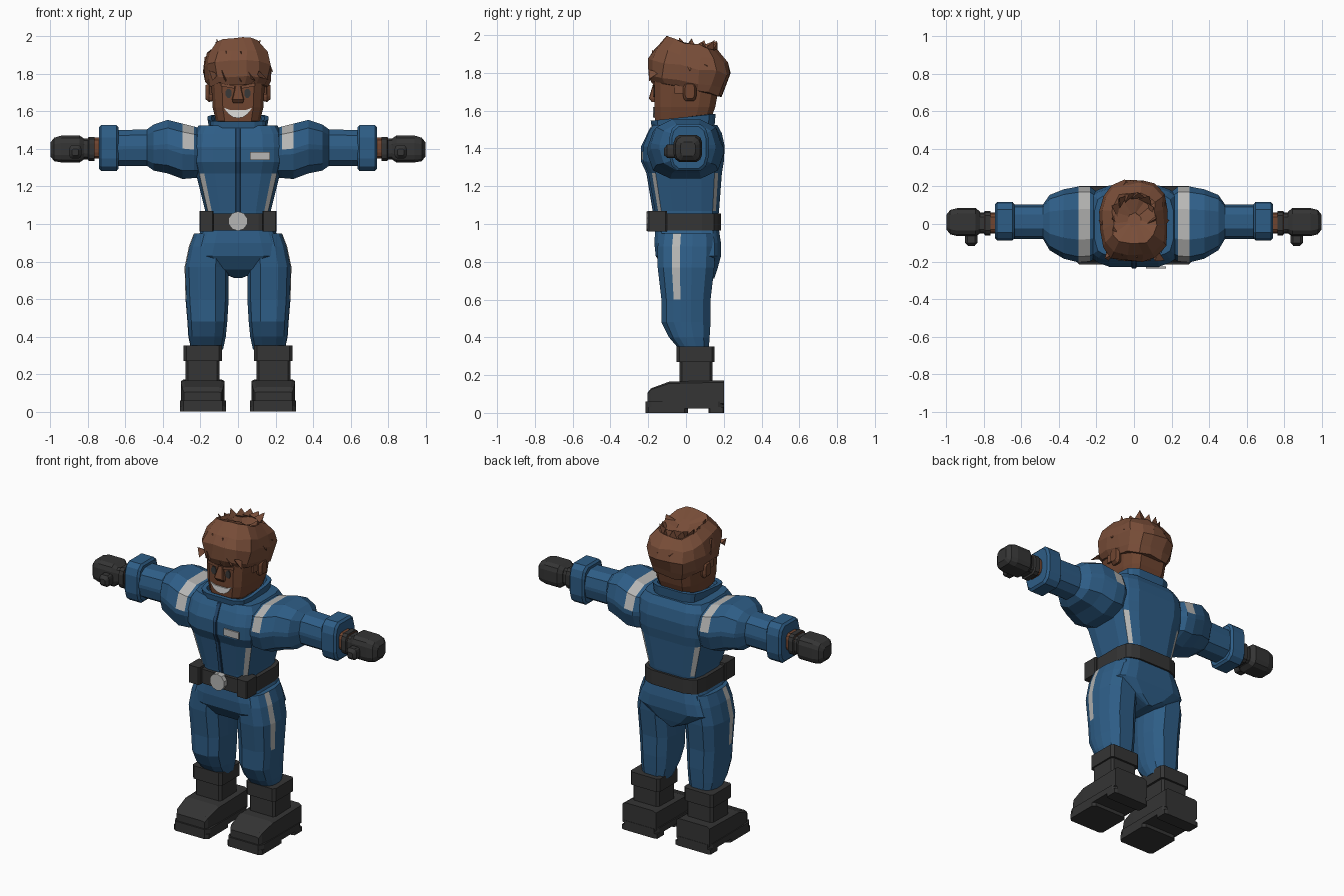
import bpy, bmesh, math, random
from mathutils import Vector

random.seed(4)
cube = bpy.data.objects.get("Cube")
if cube:
    bpy.data.objects.remove(cube, do_unlink=True)


def material(name, r, g, b):
    mat = bpy.data.materials.new(name)
    mat.use_nodes = True
    mat.diffuse_color = (r, g, b, 1)
    mat.node_tree.nodes["Principled BSDF"].inputs["Base Color"].default_value = (r, g, b, 1)
    return mat


BLUE = material("suit blue", .027, .11, .24)
NAVY = material("zip navy", .016, .06, .14)
BLACK = material("charcoal", .035, .035, .035)
GREY = material("reflective grey", .47, .47, .46)
SKIN = material("brown skin", .16, .06, .03)
HAIR = material("chestnut hair", .19, .075, .04)
WHITE = material("teeth white", .75, .75, .74)
EYE = material("eye grey", .04, .04, .04)


def finish(name, bm, mats, mirror=False):
    """Turn a bmesh into a flat shaded object, optionally mirrored across x."""
    bmesh.ops.recalc_face_normals(bm, faces=bm.faces)
    mesh = bpy.data.meshes.new(name)
    bm.to_mesh(mesh)
    bm.free()
    for mat in mats:
        mesh.materials.append(mat)
    obj = bpy.data.objects.new(name, mesh)
    bpy.context.collection.objects.link(obj)
    if mirror:
        mod = obj.modifiers.new("mirror", "MIRROR")
        mod.use_mirror_merge = False
    return obj


def full(quarter):
    """Complete a quarter outline into a closed, doubly symmetric outline."""
    half = quarter + [(u, -v) for u, v in reversed(quarter)]
    return half + [(-u, v) for u, v in reversed(half)]


BODY = full([(.55, 1), (.8, .9), (.92, .8), (1, .45)])
ROUND = full([(.4, 1), (.85, .7), (1, .1)])
FACE = full([(.6, 1), (.88, .8), (1, .45)])
BOX = full([(.85, 1), (1, .85)])
MOP = full([(.25, 1), (.65, .92), (.92, .65), (1, .25)])
LEG = [(.45, 1), (.85, .7), (1, .2), (1, -.22), (.96, -.5), (.8, -.8), (.4, -1),
       (-.4, -1), (-.85, -.7), (-1, -.2), (-1, .2), (-.85, .7), (-.45, 1)]
AXES = {"x": lambda a, b, c: (c, a, b),
        "y": lambda a, b, c: (a, c, b),
        "z": lambda a, b, c: (a, b, c)}


def loft(name, outline, sections, *mats, axis="z", rule=None, mirror=False, tilt=0, jitter=0):
    """Skin an outline through sections (a0, a1, b0, b1, position on axis)."""
    bm = bmesh.new()
    rings = []
    for a0, a1, b0, b1, c in sections:
        ring = []
        for u, v in outline:
            p = Vector(AXES[axis]((a0 + a1 + u * (a1 - a0)) / 2,
                                  (b0 + b1 + v * (b1 - b0)) / 2, c + tilt * v))
            p += Vector([random.uniform(-jitter, jitter) for _ in range(3)])
            ring.append(bm.verts.new(p))
        rings.append(ring)
    n = len(outline)
    for i in range(len(rings) - 1):
        for j in range(n):
            k = (j + 1) % n
            face = bm.faces.new((rings[i][j], rings[i][k], rings[i + 1][k], rings[i + 1][j]))
            if rule and rule(i, j):
                face.material_index = 1
    bm.faces.new(rings[0])
    bm.faces.new(rings[-1])
    return finish(name, bm, mats, mirror)


def centred(*sections):
    return [(-w, w, b0, b1, c) for w, b0, b1, c in sections]


def box(name, x0, x1, y0, y1, z0, z1, mat, mirror=False):
    return loft(name, BOX, [(x0, x1, y0, y1, z0), (x0, x1, y0, y1, z1)], mat, mirror=mirror)


def plate(name, points, front, depth, mat, mirror=False):
    """Extrude an outline in x and z backwards from its front."""
    bm = bmesh.new()
    face = bm.faces.new([bm.verts.new((x, front, z)) for x, z in points])
    ext = bmesh.ops.extrude_face_region(bm, geom=[face])["geom"]
    bmesh.ops.translate(bm, vec=(0, depth, 0),
                        verts=[g for g in ext if isinstance(g, bmesh.types.BMVert)])
    return finish(name, bm, [mat], mirror)


def oval(x, z, rx, rz, n):
    steps = [math.tau * (i + .5) / n for i in range(n)]
    return [(x + rx * math.cos(t), z + rz * math.sin(t)) for t in steps]


# Jacket with four reflective stripes
loft("jacket", BODY, centred((.175, -.155, .165, 1), (.175, -.165, .175, 1.07),
     (.225, -.2, .19, 1.27), (.24, -.228, .2, 1.33), (.24, -.228, .205, 1.41),
     (.235, -.2, .19, 1.48), (.21, -.175, .165, 1.525)),
     BLUE, GREY, rule=lambda i, j: i == 1 and j % 4 == 1)
loft("collar", BODY, centred((.15, -.175, .15, 1.49), (.162, -.187, .157, 1.565),
     (.14, -.16, .135, 1.565), (.13, -.15, .13, 1.52)), BLUE, tilt=.018)
loft("zip", BOX, centred((.012, -.175, -.15, 1.06), (.012, -.21, -.18, 1.27),
     (.012, -.238, -.2, 1.33), (.012, -.238, -.2, 1.41), (.012, -.19, -.15, 1.51)), NAVY)
plate("name_tag", [(.065, 1.34), (.17, 1.34), (.17, 1.383), (.065, 1.383)], -.236, .009, GREY)

# Sleeves with a reflective band over the shoulder
loft("sleeves", ROUND, [(-.16, .15, 1.25, 1.5, .17), (-.2, .2, 1.245, 1.52, .235),
     (-.205, .2, 1.24, 1.535, .295), (-.185, .185, 1.27, 1.555, .375),
     (-.14, .155, 1.285, 1.53, .45), (-.08, .105, 1.31, 1.505, .485),
     (-.08, .105, 1.31, 1.5, .65)], BLUE, GREY, axis="x", mirror=True,
     rule=lambda i, j: i == 1 and j in (0, 1, 9, 10, 11))
loft("sleeve_cuffs", FACE, [(-.075, .105, 1.295, 1.515, .637), (-.087, .118, 1.282, 1.528, .648),
     (-.087, .118, 1.282, 1.528, .73), (-.075, .105, 1.295, 1.515, .742)],
     BLUE, axis="x", mirror=True)

# Hands
loft("wrists", FACE, [(-.05, .06, 1.35, 1.46, .72), (-.05, .06, 1.35, 1.46, .8)],
     SKIN, axis="x", mirror=True)
loft("glove_cuffs", FACE, [(-.06, .07, 1.335, 1.465, .765), (-.06, .07, 1.335, 1.465, .795),
     (-.05, .06, 1.345, 1.455, .8), (-.05, .06, 1.345, 1.455, .85)],
     BLACK, axis="x", mirror=True)
loft("gloves", FACE, [(-.05, .065, 1.345, 1.455, .82), (-.065, .085, 1.328, 1.472, .845),
     (-.065, .085, 1.328, 1.472, .94), (-.055, .075, 1.335, 1.46, .98),
     (-.03, .05, 1.36, 1.435, 1)], BLACK, axis="x", mirror=True)
loft("thumbs", FACE, [(.835, .9, 1.35, 1.42, -.04), (.835, .9, 1.35, 1.42, -.1),
     (.85, .885, 1.365, 1.4, -.117)], BLACK, axis="y", mirror=True)

# Trousers with a reflective stripe down each outer side
loft("hips", BODY, centred((.185, -.16, .17, 1), (.225, -.168, .185, .9), (.252, -.16, .185, .83),
     (.135, -.11, .165, .757), (.02, 0, .15, .712)), BLUE)
loft("legs", LEG, [(.05, .235, -.14, .15, .95), (.045, .262, -.15, .155, .88),
     (.05, .285, -.15, .15, .77), (.05, .28, -.13, .13, .6), (.057, .27, -.13, .13, .48),
     (.065, .265, -.09, .125, .4), (.08, .25, -.03, .12, .33)],
     BLUE, GREY, mirror=True, rule=lambda i, j: i < 3 and j == 3)

# Belt
loft("belt", BODY, centred((.2, -.182, .186, .965), (.2, -.182, .186, 1.055)), BLACK)
box("belt_pouches", .13, .205, -.205, -.1, .96, 1.07, BLACK, True)
plate("buckle", oval(0, 1.015, .052, .052, 10), -.21, .04, GREY)

# Boots
box("boot_cuffs", .085, .29, -.05, .152, .27, .352, BLACK, True)
box("boot_shafts", .098, .28, -.035, .14, .14, .28, BLACK, True)
loft("boot_feet", BOX, [(.072, .305, .04, .172, .2), (.072, .305, .04, .165, -.09),
     (.08, .297, .04, .13, -.185), (.09, .287, .04, .105, -.205)],
     BLACK, axis="y", mirror=True)
box("boot_soles", .065, .31, -.215, .202, .022, .06, BLACK, True)
box("boot_treads", .065, .31, -.215, .01, 0, .03, BLACK, True)
box("boot_heels", .065, .31, .12, .202, 0, .03, BLACK, True)

# Head and face
loft("head", FACE, centred((.08, -.1, .1, 1.46), (.085, -.14, .11, 1.515), (.118, -.165, .13, 1.55),
     (.135, -.168, .155, 1.62), (.14, -.168, .17, 1.7), (.145, -.168, .17, 1.84)), SKIN)
loft("ears", FACE, [(-.01, .045, 1.66, 1.735, .12), (-.015, .055, 1.65, 1.75, .155),
     (-.005, .045, 1.665, 1.74, .172)], SKIN, axis="x", mirror=True)
loft("nose", BOX, centred((.026, -.18, -.15, 1.645), (.032, -.197, -.15, 1.665),
     (.014, -.176, -.15, 1.735)), SKIN)
plate("eyes", oval(.05, 1.697, .018, .026, 8), -.173, .009, EYE, True)
plate("eyebrows", [(.018, 1.722), (.09, 1.735), (.09, 1.752), (.018, 1.737)],
      -.176, .009, HAIR, True)
smile = [(x / 40, 1.565 + .055 * (abs(x) / 3) ** 2.5) for x in range(-3, 4)]
plate("smile", smile + [(.04, 1.607), (-.04, 1.607)], -.175, .009, WHITE)

# Hair: rough mop plus loose tufts
loft("hair", MOP, centred((.15, -.175, .185, 1.715), (.172, -.19, .205, 1.755),
     (.182, -.195, .228, 1.83), (.163, -.17, .215, 1.895), (.115, -.11, .165, 1.955),
     (.03, -.01, .06, 1.925)), HAIR, tilt=-.04 * .9, jitter=.009).location.z = 0


def tuft(bm, base, tip, size):
    """Three sided lock of hair from base to tip."""
    base, tip = Vector(base), Vector(tip)
    side = (tip - base).cross(Vector((.3, .2, 1))).normalized() * size
    up = (tip - base).cross(side).normalized() * size
    corners = [bm.verts.new(base + d) for d in (side, -side, up)]
    point = bm.verts.new(tip)
    bm.faces.new(corners)
    for i in range(3):
        bm.faces.new((corners[i], corners[(i + 1) % 3], point))


bm = bmesh.new()
for i in range(14):
    t = math.tau * i / 14
    c, s = math.cos(t), math.sin(t)
    r = random.uniform(.95, 1.12)
    # Crown
    tuft(bm, (.09 * c, .03 + .11 * s, 1.93), (.12 * c * r, .03 + .14 * s * r,
         random.uniform(1.96, 1.99)), .04)
    # Sides and brow
    tuft(bm, (.15 * c, .02 + .17 * s, 1.88 - .03 * s), (.188 * c, .02 + .215 * s,
         random.uniform(1.8, 1.84)), .04)
for x in (-.13, -.07, 0, .06, .12):
    tuft(bm, (x, -.17, 1.81), (x * 1.2 + .02, -.195, random.uniform(1.755, 1.775)), .03)
finish("hair_tufts", bm, [HAIR])
# Sideburns in front of the ears
box("sideburns", .125, .152, -.06, -.01, 1.69, 1.78, HAIR, True)
